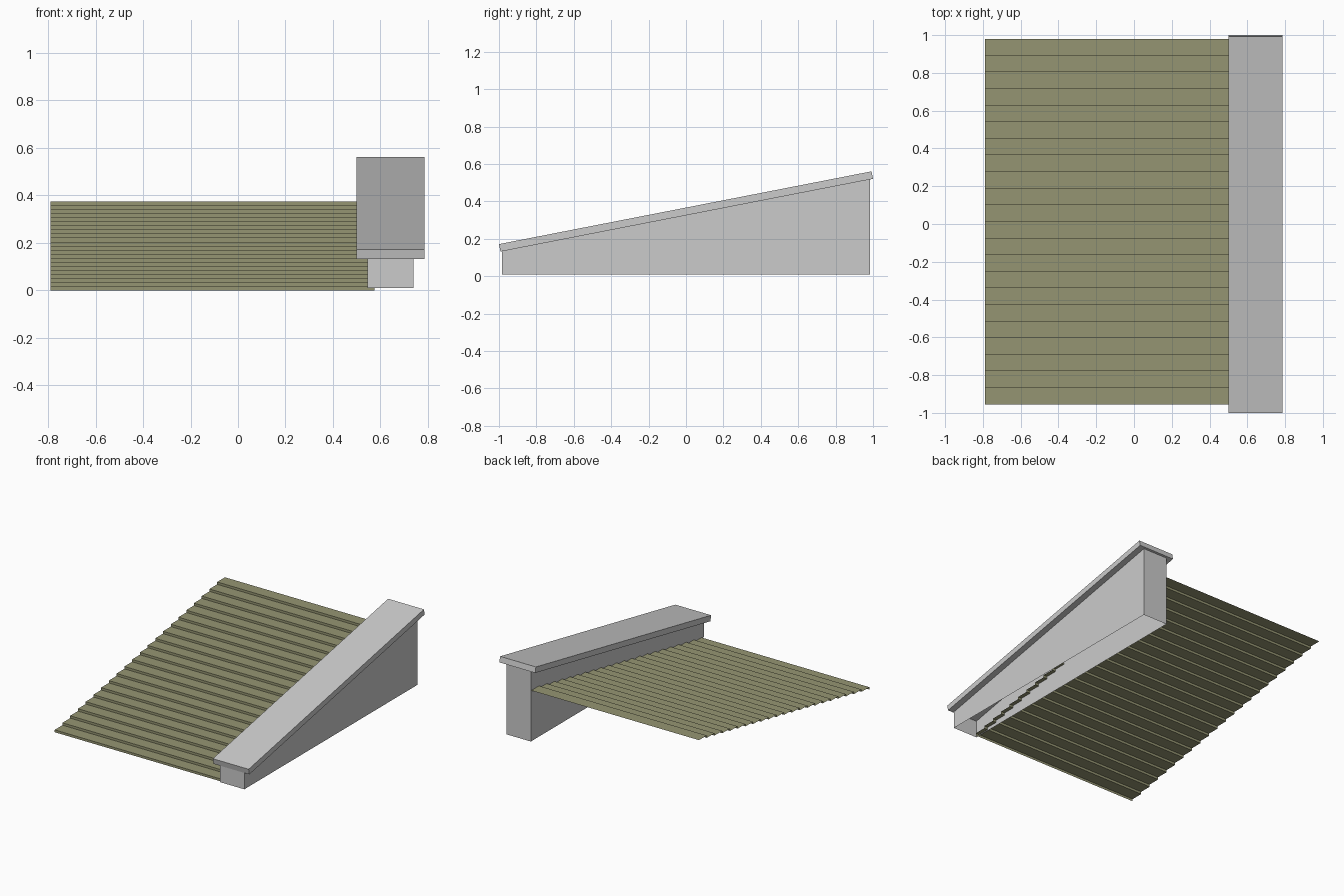
import bpy

if "Cube" in bpy.data.objects:
    bpy.data.objects.remove(bpy.data.objects["Cube"])


def extrude_x(name, profile, x0, x1, closed=True, ends=True, skip=()):
    """Sweep a (y, z) profile along x; skip lists profile edges left open."""
    n = len(profile)
    verts = [(x, y, z) for x in (x0, x1) for y, z in profile]
    faces = []
    for i in range(n if closed else n - 1):
        if i not in skip:
            j = (i + 1) % n
            faces.append((i, i + n, j + n, j))
    if ends:
        faces += [tuple(range(n)), tuple(reversed(range(n, 2 * n)))]
    mesh = bpy.data.meshes.new(name)
    mesh.from_pydata(verts, [], faces)
    mesh.update()
    obj = bpy.data.objects.new(name, mesh)
    bpy.context.collection.objects.link(obj)
    return obj


# Parapet wall with a sloping top, open underneath
extrude_x("parapet_wall", [(-0.985, 0.01), (0.985, 0.01), (0.985, 0.52), (-0.985, 0.135)],
          0.545, 0.74, skip=(0,))

# Coping slab lying along the slope
extrude_x("coping_slab", [(-0.992, 0.132), (1.0, 0.521), (0.992, 0.561), (-1.0, 0.172)],
          0.5, 0.785)

# Stepped roof sheet: one riser and one tread per course
courses = 22
y_front, y_back, height = -0.955, 0.98, 0.375
run, rise = (y_back - y_front) / courses, height / courses
steps = []
for i in range(courses):
    y = y_front + i * run
    steps += [(y, i * rise), (y, (i + 1) * rise)]
steps.append((y_back, height))
roof = extrude_x("stepped_roof", steps, -0.79, 0.575, closed=False, ends=False)
for face in roof.data.polygons:
    face.flip() if face.normal.z < -0.5 or face.normal.y > 0.5 else None

olive = bpy.data.materials.new("olive_roof")
olive.diffuse_color = (0.30, 0.30, 0.17, 1)
olive.use_nodes = True
olive.node_tree.nodes["Principled BSDF"].inputs["Base Color"].default_value = olive.diffuse_color
roof.data.materials.append(olive)
